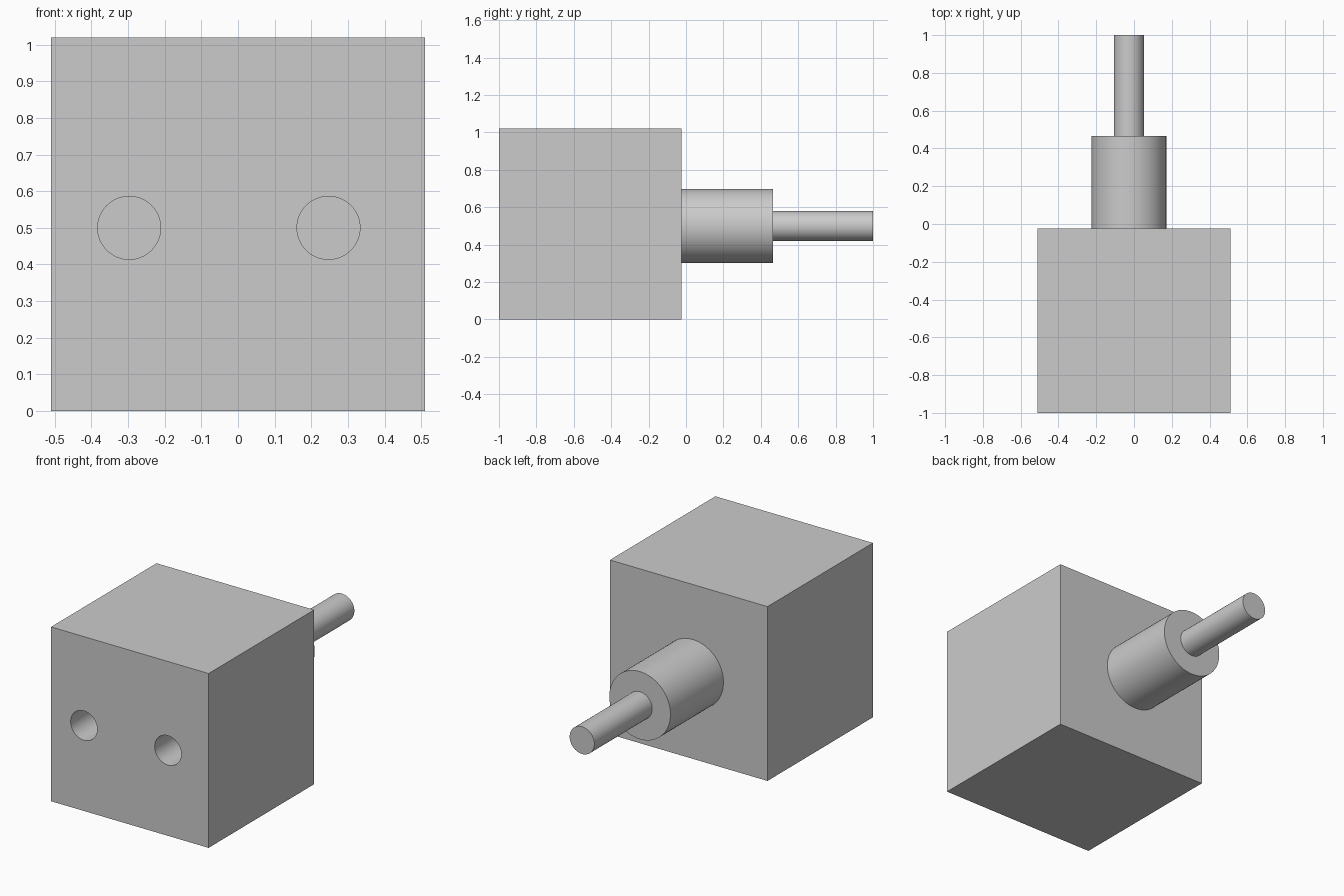
import bpy, math

if "Cube" in bpy.data.objects:
    bpy.data.objects.remove(bpy.data.objects["Cube"])

grey = bpy.data.materials.new("plain grey")
grey.diffuse_color = (0.6, 0.6, 0.6, 1)
grey.use_nodes = True
grey.node_tree.nodes["Principled BSDF"].inputs["Base Color"].default_value = grey.diffuse_color


def rod(name, x, y0, y1, z, radius):
    """Smooth round rod running along y."""
    bpy.ops.mesh.primitive_cylinder_add(
        vertices=64, radius=radius, depth=y1 - y0,
        location=(x, (y0 + y1) / 2, z), rotation=(math.pi / 2, 0, 0))
    ob = bpy.context.object
    ob.name = name
    ob.data.materials.append(grey)
    bpy.ops.object.shade_smooth_by_angle(angle=math.radians(30))
    return ob


# Block body
bpy.ops.mesh.primitive_cube_add(size=1, location=(0, -0.5125, 0.51))
body = bpy.context.object
body.name = "block_body"
body.scale = (1.02, 0.975, 1.02)
bpy.ops.object.transform_apply(location=False, rotation=False, scale=True)
body.data.materials.append(grey)

# Two blind round holes in the front
for side, x in (("left", -0.297), ("right", 0.247)):
    cutter = rod(side + "_hole_cutter", x, -1.1, -0.5, 0.5, 0.086)
    cutter.hide_render = True
    cutter.hide_set(True)
    cut = body.modifiers.new(side + "_hole", "BOOLEAN")
    cut.operation = "DIFFERENCE"
    cut.solver = "EXACT"
    cut.object = cutter
bpy.ops.object.select_all(action="DESELECT")
body.select_set(True)
bpy.context.view_layer.objects.active = body
for m in list(body.modifiers):
    bpy.ops.object.modifier_apply(modifier=m.name)
bpy.ops.object.shade_smooth_by_angle(angle=math.radians(30))

# Stepped shaft at the back
rod("collar", -0.027, -0.025, 0.465, 0.5, 0.198)
rod("shaft", -0.027, 0.465, 1.0, 0.5, 0.08)
